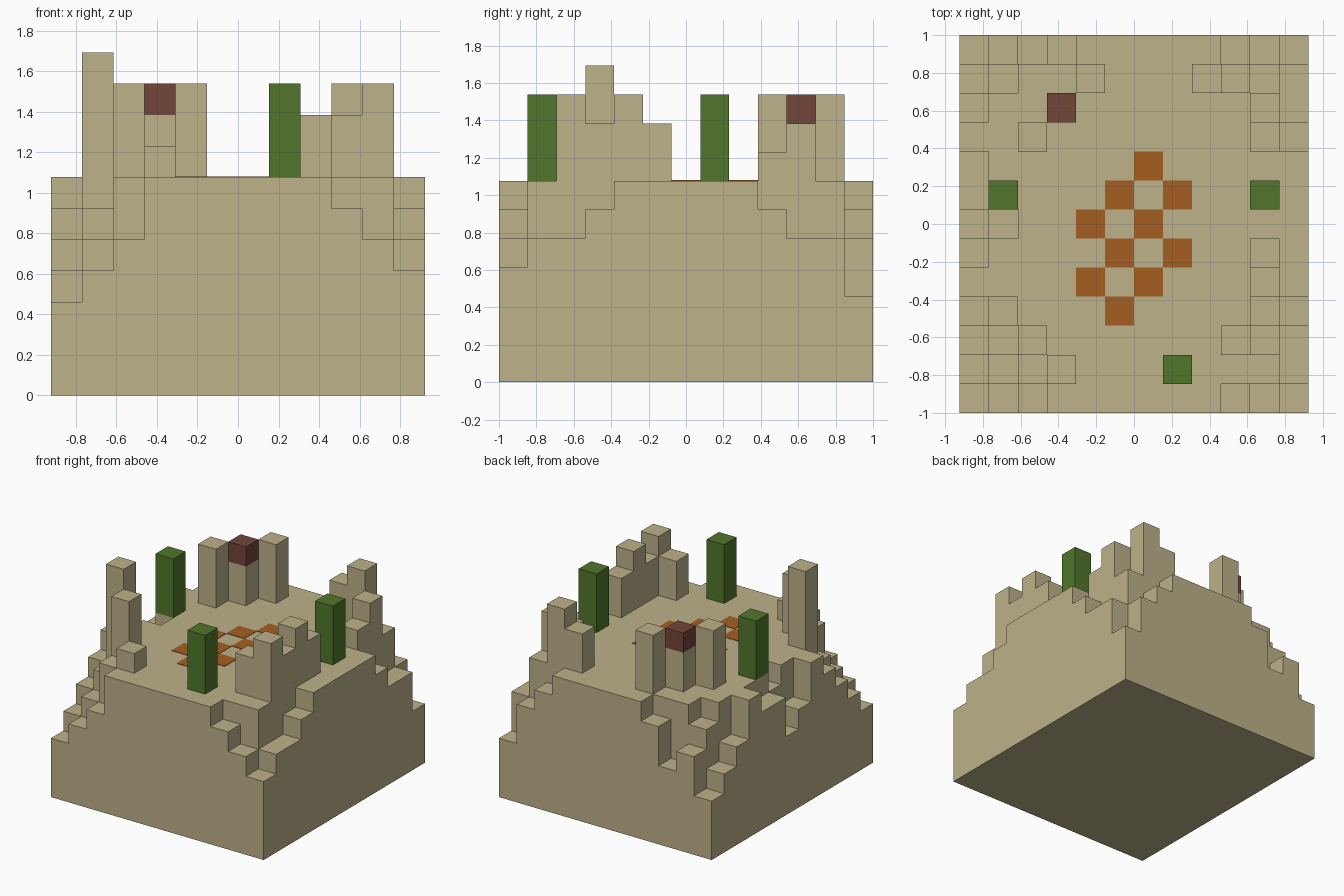
import bpy
import bmesh
from mathutils import Matrix, Vector

cube = bpy.data.objects.get("Cube")
if cube:
    bpy.data.objects.remove(cube, do_unlink=True)

COLS, ROWS, PLATEAU = 12, 13, 7
UNIT = 2 / ROWS


def material(name, rgb):
    mat = bpy.data.materials.new(name)
    mat.use_nodes = True
    colour = (*rgb, 1)
    mat.diffuse_color = colour
    mat.node_tree.nodes["Principled BSDF"].inputs["Base Color"].default_value = colour
    return mat


sand = material("sand", (0.51, 0.445, 0.254))
green = material("cactus green", (0.084, 0.181, 0.025))
orange = material("burnt orange", (0.376, 0.114, 0.015))
brick = material("dark brick red", (0.17, 0.061, 0.042))


def point(i, j, h):
    return Vector(((i - COLS / 2) * UNIT, (j - ROWS / 2) * UNIT, h * UNIT))


def finish(name, bm, mat):
    bmesh.ops.remove_doubles(bm, verts=bm.verts, dist=0.0001)
    bmesh.ops.recalc_face_normals(bm, faces=bm.faces)
    mesh = bpy.data.meshes.new(name)
    bm.to_mesh(mesh)
    bm.free()
    mesh.materials.append(mat)
    obj = bpy.data.objects.new(name, mesh)
    bpy.context.collection.objects.link(obj)


def add_box(bm, i, j, low, high):
    a, b = point(i, j, low), point(i + 1, j + 1, high)
    place = Matrix.Translation((a + b) / 2) @ Matrix.Diagonal((*(b - a), 1))
    bmesh.ops.create_cube(bm, size=1, matrix=place)


def boxes(name, cells, mat, low=PLATEAU):
    bm = bmesh.new()
    for i, j, high in cells:
        add_box(bm, i, j, low, high)
    finish(name, bm, mat)


# Ground heights: a flat plateau with eroded steps around the rim
height = {(i, j): PLATEAU for i in range(COLS) for j in range(ROWS)}


def steps(i, j, di, dj, levels):
    for n, level in enumerate(levels):
        height[i + n * di, j + n * dj] = level


E, W = COLS - 1, 0
N, S = ROWS - 1, 0
steps(W, S, 1, 0, (3, 4, 5))
steps(E, S, -1, 0, (4, 5, 6))
steps(W, N, 1, 0, (3, 5, 4, 6))
steps(E, N, -1, 0, (3, 5, 6))
steps(W, S + 1, 0, 1, (4, 5, 6))
steps(W, S + 5, 0, 1, (5, 4, 6, 6))
steps(W, N - 1, 0, -1, (4, 5))
steps(E, S + 1, 0, 1, (5, 5, 6))
steps(E, N - 1, 0, -1, (5, 5, 6))
steps(W + 1, S + 1, 0, 1, (5, 6))
steps(W + 1, S + 6, 0, 1, (6,))
steps(W + 1, N - 1, 0, 1, (6,))

# Ground mesh: cell tops, walls where neighbours are lower, and a base
bm = bmesh.new()


def quad(*corners):
    bm.faces.new([bm.verts.new(point(*c)) for c in corners])


for (i, j), h in height.items():
    quad((i, j, h), (i + 1, j, h), (i + 1, j + 1, h), (i, j + 1, h))
    sides = (
        ((i, j - 1), (i, j), (i + 1, j)),
        ((i + 1, j), (i + 1, j), (i + 1, j + 1)),
        ((i, j + 1), (i + 1, j + 1), (i, j + 1)),
        ((i - 1, j), (i, j + 1), (i, j)),
    )
    for neighbour, a, b in sides:
        low = height.get(neighbour, 0)
        for z in range(low, h):
            quad((*a, z), (*b, z), (*b, z + 1), (*a, z + 1))
    quad((i, j, 0), (i, j + 1, 0), (i + 1, j + 1, 0), (i + 1, j, 0))
bmesh.ops.remove_doubles(bm, verts=bm.verts, dist=0.0001)
bmesh.ops.recalc_face_normals(bm, faces=bm.faces)
bmesh.ops.dissolve_limit(bm, angle_limit=0.01, verts=bm.verts, edges=bm.edges)
finish("stepped_ground", bm, sand)

# Ruined wall clusters near the four corners
boxes("front_right_pillars", ((1, 3, 11), (2, 2, 10), (3, 1, 8)), sand)
boxes("front_left_wall",
      ((9, 2, 9), (10, 2, 10), (10, 3, 9), (10, 4, 10), (10, 5, 9)), sand)
boxes("back_right_pillars", ((2, 9, 10), (3, 10, 9), (4, 11, 10)), sand)
boxes("back_left_wall", ((8, 11, 9), (9, 11, 10), (10, 10, 9), (10, 9, 8)), sand)

# Red block capping the middle back pillar
boxes("red_cap_block", ((3, 10, 10),), brick, low=9)

# Three cactus columns
for side, i, j in (("right", 1, 7), ("left", 10, 7), ("front", 7, 1)):
    boxes(side + "_cactus", ((i, j, 10),), green)

# Chequered floor tiles: thin plates in a slanted pattern
tiles = [(6, 8), (5, 3)]
for j in range(4, 8):
    first = 4 + j % 2
    tiles += [(first, j), (first + 2, j)]
boxes("floor_tiles", [(i, j, PLATEAU + 0.02) for i, j in tiles], orange,
      low=PLATEAU - 0.02)
